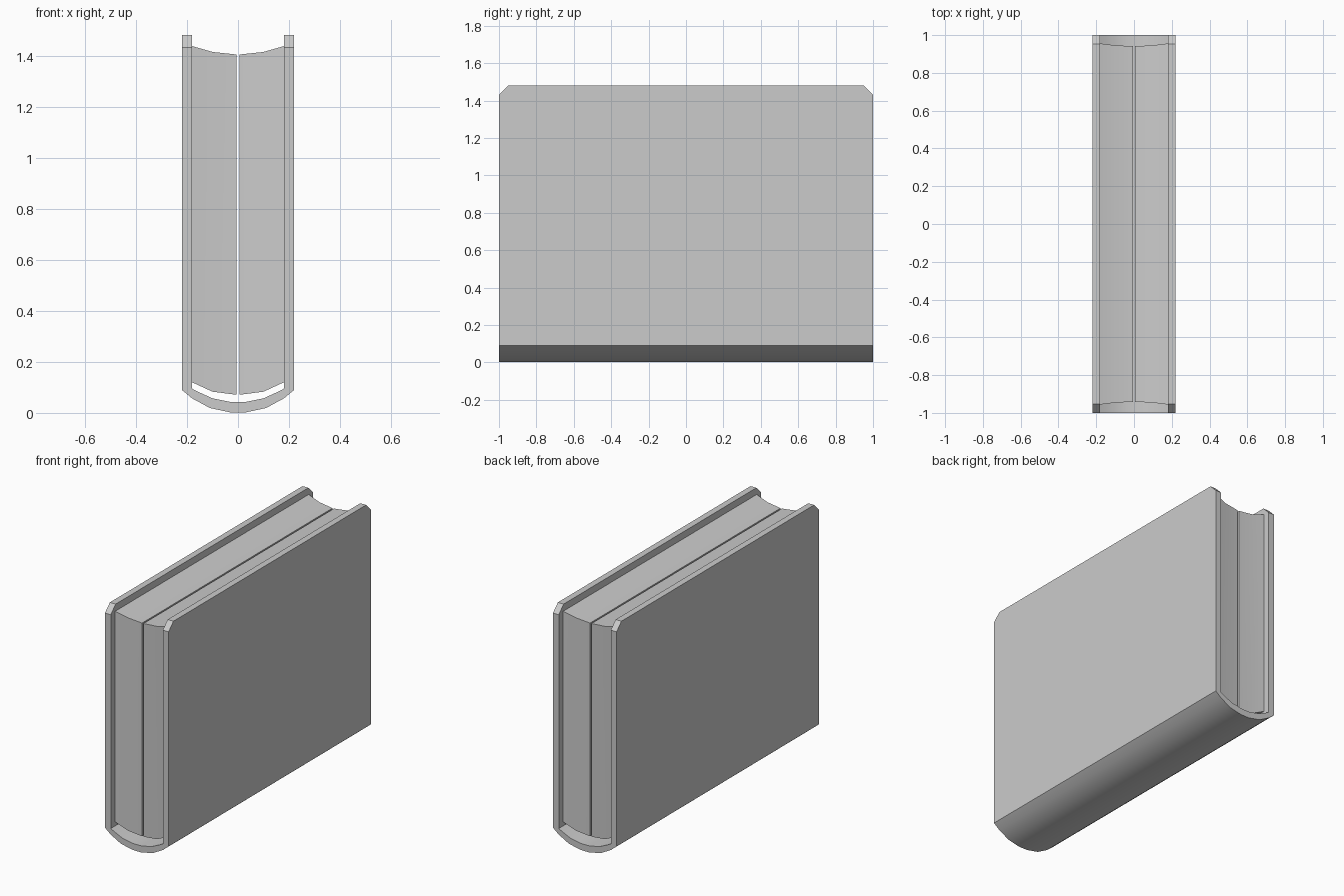
import bpy, bmesh, math

if "Cube" in bpy.data.objects:
    bpy.data.objects.remove(bpy.data.objects["Cube"])

grey = bpy.data.materials.new("light grey")
grey.use_nodes = True
grey.diffuse_color = (0.6, 0.6, 0.6, 1)
grey.node_tree.nodes["Principled BSDF"].inputs["Base Color"].default_value = (0.6, 0.6, 0.6, 1)


def loft(bm, rings):
    """Join four-cornered rings into a closed solid."""
    rows = [[bm.verts.new(p) for p in ring] for ring in rings]
    for a, b in zip(rows, rows[1:]):
        for i in range(4):
            j = (i + 1) % 4
            bm.faces.new((a[i], a[j], b[j], b[i]))
    bm.faces.new(rows[0])
    bm.faces.new(rows[-1])
    bmesh.ops.recalc_face_normals(bm, faces=bm.faces)


def finish(bm, name):
    mesh = bpy.data.meshes.new(name)
    bm.to_mesh(mesh)
    bm.free()
    mesh.materials.append(grey)
    ob = bpy.data.objects.new(name, mesh)
    bpy.context.collection.objects.link(ob)
    bpy.ops.object.select_all(action='DESELECT')
    ob.select_set(True)
    bpy.context.view_layer.objects.active = ob
    bpy.ops.object.shade_smooth_by_angle(angle=math.radians(35))


# Cover: two boards joined by a rounded spine, as (outer x, z, inner x, z)
TOP = 1.48
half = [(0.22, TOP, 0.18, TOP), (0.22, 0.09, 0.18, 0.095),
        (0.18, 0.057, 0.155, 0.082), (0.11, 0.019, 0.10, 0.057),
        (0.03, 0.002, 0.03, 0.043)]
section = half + [(-a, b, -c, d) for a, b, c, d in reversed(half)]
bm = bmesh.new()
loft(bm, [[(ox, -1, oz), (ox, 1, oz), (ix, 1, iz), (ix, -1, iz)]
          for ox, oz, ix, iz in section])
# Clipped upper corners of the boards
corners = [e for e in bm.edges
           if all(v.co.z > TOP - 0.001 for v in e.verts)
           and abs(e.verts[0].co.y - e.verts[1].co.y) < 0.001]
bmesh.ops.bevel(bm, geom=corners, offset=0.048, segments=1, affect='EDGES')
finish(bm, "cover")

# Page blocks with hollowed edges, as (x, half length, bottom z, top z)
columns = [(0.005, 0.941, 0.071, 1.404), (0.10, 0.946, 0.083, 1.414),
           (0.18, 0.956, 0.12, 1.437)]
for side, name in ((1, "left_pages"), (-1, "right_pages")):
    bm = bmesh.new()
    loft(bm, [[(side * x, -y, lo), (side * x, y, lo),
               (side * x, y, hi), (side * x, -y, hi)]
              for x, y, lo, hi in columns])
    finish(bm, name)
